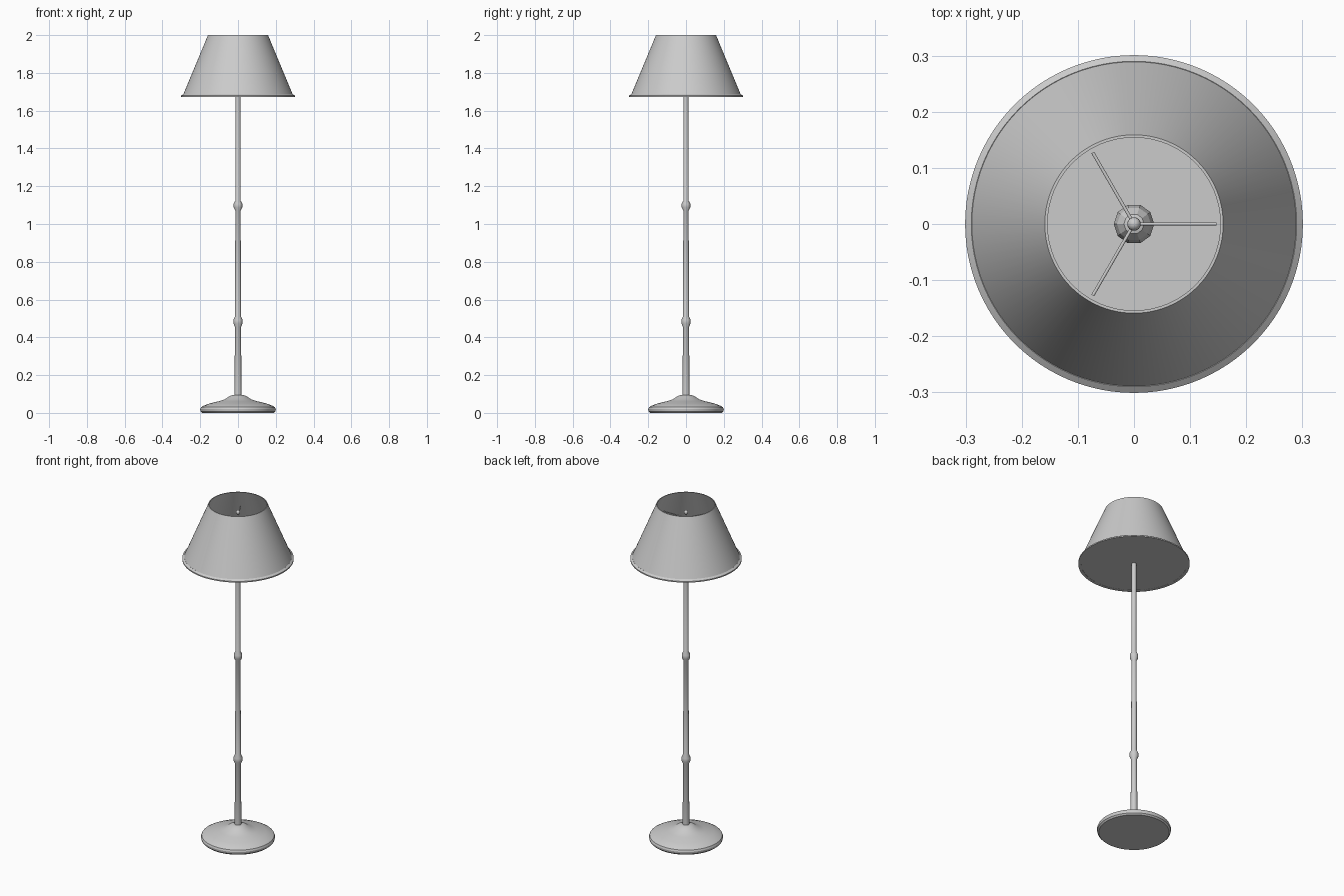
import bpy, bmesh
from math import sin, cos, pi, radians
from mathutils import Vector

if "Cube" in bpy.data.objects:
    bpy.data.objects.remove(bpy.data.objects["Cube"])


def lathe(name, profile, sides=64, closed=False, angle=30):
    """Revolve (radius, z) points around the z axis."""
    bm = bmesh.new()
    rings = []
    for r, z in profile:
        if r == 0:
            rings.append([bm.verts.new((0, 0, z))] * sides)
        else:
            rings.append([bm.verts.new((r * cos(2 * pi * i / sides), r * sin(2 * pi * i / sides), z))
                          for i in range(sides)])
    pairs = list(zip(rings, rings[1:]))
    if closed:
        pairs.append((rings[-1], rings[0]))
    for a, b in pairs:
        for i in range(sides):
            j = (i + 1) % sides
            bm.faces.new(list(dict.fromkeys((a[i], a[j], b[j], b[i]))))
    bmesh.ops.recalc_face_normals(bm, faces=bm.faces)
    return finish(name, bm, angle)


def finish(name, bm, angle):
    mesh = bpy.data.meshes.new(name)
    bm.to_mesh(mesh)
    bm.free()
    ob = bpy.data.objects.new(name, mesh)
    bpy.context.collection.objects.link(ob)
    bpy.ops.object.select_all(action='DESELECT')
    ob.select_set(True)
    bpy.context.view_layer.objects.active = ob
    bpy.ops.object.shade_smooth_by_angle(angle=radians(angle))
    return ob


def rod(name, start, end, radius):
    start, end = Vector(start), Vector(end)
    d = end - start
    bm = bmesh.new()
    bmesh.ops.create_cone(bm, cap_ends=True, segments=10, radius1=radius, radius2=radius, depth=d.length)
    bm.transform(d.to_track_quat('Z', 'Y').to_matrix().to_4x4())
    bmesh.ops.translate(bm, vec=(start + end) / 2, verts=bm.verts)
    return finish(name, bm, 40)


# Weighted foot with a rounded lip and a flared collar
lathe("base", [(0, 0), (0.19, 0), (0.198, 0.008), (0.2, 0.02), (0.196, 0.03), (0.182, 0.038),
               (0.15, 0.05), (0.10, 0.062), (0.07, 0.072), (0.05, 0.085), (0.035, 0.093),
               (0.02, 0.096), (0, 0.096)])

# Tapered pole with two turned knobs
lathe("pole", [(0, 0.08), (0.019, 0.08), (0.016, 0.455), (0.024, 0.473), (0.024, 0.493),
               (0.016, 0.511), (0.014, 1.07), (0.023, 1.087), (0.023, 1.107), (0.014, 1.124),
               (0.013, 1.74), (0, 1.74)], sides=16)

# Thin conical shade, open at the top, with a flared bottom trim
lathe("shade", [(0.29, 1.685), (0.159, 2.0), (0.154, 2.0), (0.285, 1.685)], sides=96, closed=True)
lathe("shade_trim", [(0.29, 1.688), (0.301, 1.68), (0.301, 1.673), (0.285, 1.673), (0.285, 1.685)],
      sides=96, closed=True)

# Flat diffuser closing the underside of the shade
lathe("diffuser", [(0, 1.674), (0.288, 1.674), (0.288, 1.68), (0, 1.68)], sides=96)

# Faceted bulb
lathe("bulb", [(0, 1.72), (0.015, 1.72), (0.017, 1.75), (0.03, 1.775), (0.036, 1.80),
               (0.03, 1.825), (0.018, 1.842), (0, 1.848)], sides=10, angle=20)

# Stem and finial carrying the shade spokes
rod("shade_stem", (0, 0, 1.84), (0, 0, 1.95), 0.006)
lathe("finial", [(0, 1.94)] + [(0.012 * sin(pi * i / 8), 1.952 - 0.012 * cos(pi * i / 8))
                              for i in range(1, 8)] + [(0, 1.964)], sides=16, angle=40)

# Three spokes
for k in range(3):
    a = 2 * pi * k / 3
    rod(f"spoke_{k + 1}", (0, 0, 1.92), (0.147 * cos(a), 0.147 * sin(a), 1.92), 0.003)
